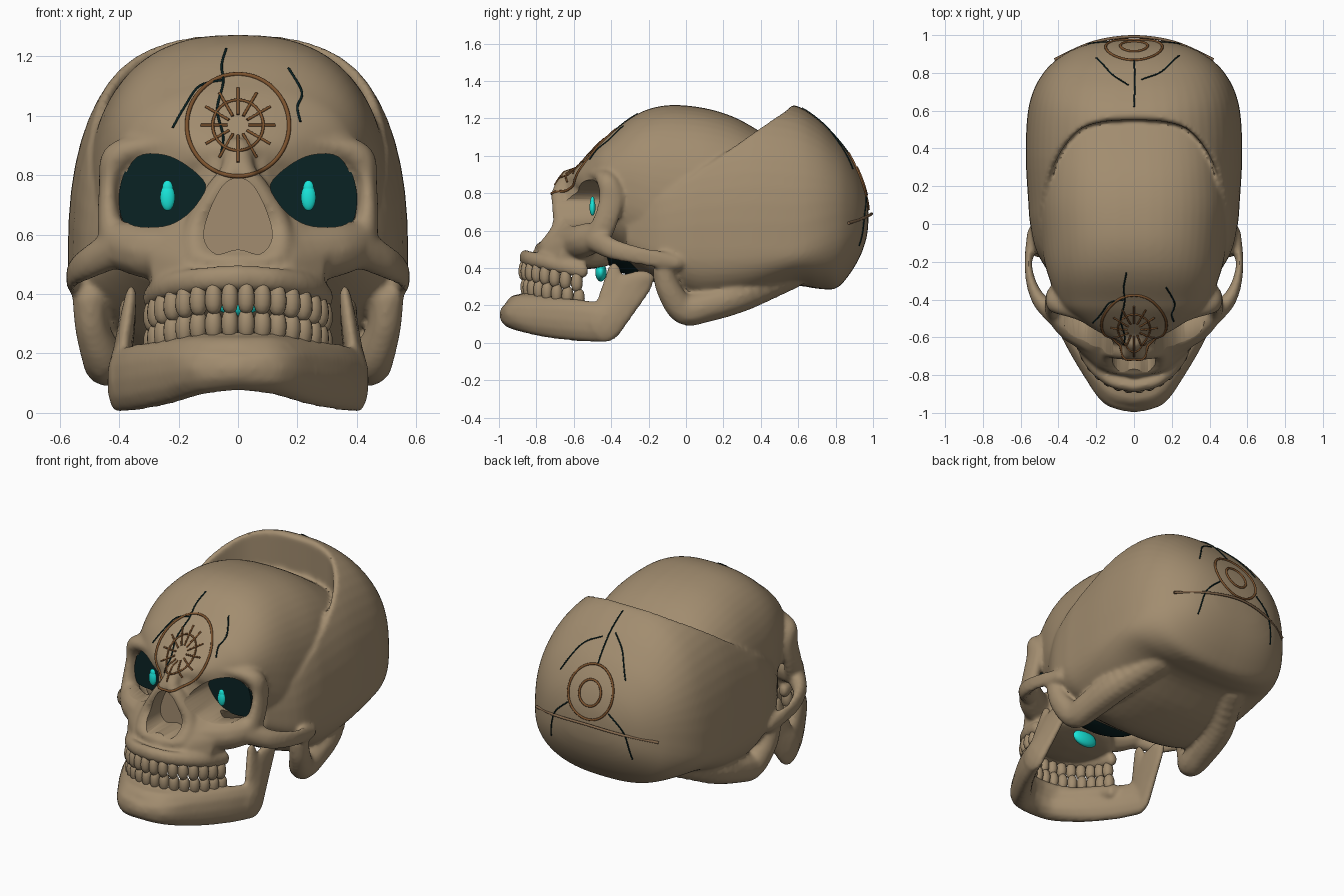
import bpy, bmesh, math
from mathutils import Vector, Matrix
from mathutils.bvhtree import BVHTree

if "Cube" in bpy.data.objects:
    bpy.data.objects.remove(bpy.data.objects["Cube"])


def material(name, rgb):
    m = bpy.data.materials.new(name)
    m.diffuse_color = (*rgb, 1)
    m.use_nodes = True
    m.node_tree.nodes["Principled BSDF"].inputs["Base Color"].default_value = m.diffuse_color
    return m


BONE = material("aged bone", (0.36, 0.265, 0.16))
DARK = material("dark teal", (0.003, 0.016, 0.017))
GLOW = material("cyan glow", (0.01, 0.85, 0.75))
COPPER = material("copper inlay", (0.2, 0.085, 0.027))
BRONZE = material("worn bronze", (0.23, 0.14, 0.075))


def spline(pts, sub=4, closed=False):
    """Catmull-Rom through tuples of any length."""
    n, out = len(pts), []
    for i in range(n if closed else n - 1):
        get = lambda k: pts[k % n] if closed else pts[max(0, min(n - 1, k))]
        a, b, c, d = (get(i + k) for k in (-1, 0, 1, 2))
        for s in range(sub):
            t = s / sub
            out.append(tuple(0.5 * (2 * q + (r - p) * t + (2 * p - 5 * q + 4 * r - w) * t * t
                       + (3 * q - p - 3 * r + w) * t ** 3) for p, q, r, w in zip(a, b, c, d)))
    return out if closed else out + [tuple(pts[-1])]


def make(name, bm, mat):
    bmesh.ops.recalc_face_normals(bm, faces=bm.faces[:])
    me = bpy.data.meshes.new(name)
    bm.to_mesh(me)
    bm.free()
    ob = bpy.data.objects.new(name, me)
    bpy.context.collection.objects.link(ob)
    me.materials.append(mat)
    return ob


def smooth(ob, angle=40):
    bpy.ops.object.select_all(action='DESELECT')
    ob.select_set(True)
    bpy.context.view_layer.objects.active = ob
    bpy.ops.object.shade_smooth_by_angle(angle=math.radians(angle))


def bake(ob, mat):
    bpy.context.view_layer.update()
    dg = bpy.context.evaluated_depsgraph_get()
    me = bpy.data.meshes.new_from_object(ob.evaluated_get(dg))
    ob.modifiers.clear()
    ob.data = me
    me.materials.clear()
    me.materials.append(mat)
    for p in me.polygons:
        p.material_index = 0


def subtract(ob, cutter):
    cut = ob.modifiers.new("cut", 'BOOLEAN')
    cut.operation, cut.object = 'DIFFERENCE', cutter
    bake(ob, BONE)
    bpy.data.objects.remove(cutter)


def ball(bm, c, r, sub=2):
    m = Matrix.Translation(c) @ Matrix.Diagonal((*r, 1))
    bmesh.ops.create_icosphere(bm, subdivisions=sub, radius=1, matrix=m)


def chain(bm, pts, sub=6, mirror=True):
    """Overlapping ellipsoids along a path of (x, y, z, rx, ry, rz)."""
    for p in spline(pts, sub):
        for s in ((1, -1) if mirror else (1,)):
            ball(bm, (s * p[0], p[1], p[2]), p[3:6])


def loft(bm, sections, power, n=56):
    """Skin of sections (y, half width, bottom, middle, top)."""
    rings = []
    for y, hw, zb, zm, zt in spline(sections, 4):
        ring = []
        for k in range(n):
            a = 2 * math.pi * k / n
            c, s = math.cos(a), math.sin(a)
            e = 2 / power if s > 0 else 0.8
            h = zt - zm if s > 0 else zm - zb
            ring.append(bm.verts.new((hw * math.copysign(abs(c) ** e, c), y,
                                      zm + h * math.copysign(abs(s) ** e, s))))
        rings.append(ring)
    for a, b in zip(rings, rings[1:]):
        for k in range(n):
            bm.faces.new((a[k], a[(k + 1) % n], b[(k + 1) % n], b[k]))
    bm.faces.new(rings[0])
    bm.faces.new(rings[-1])


def prism(bm, outline, y0, y1, sx=1):
    pts = spline(outline, 4, True)
    a = [bm.verts.new((sx * x, y0, z)) for x, z in pts]
    b = [bm.verts.new((sx * x, y1, z)) for x, z in pts]
    for k in range(len(a)):
        j = (k + 1) % len(a)
        bm.faces.new((a[k], a[j], b[j], b[k]))
    bm.faces.new(a)
    bm.faces.new(b)


def remesh(ob, voxel, rounds):
    m = ob.modifiers.new("fuse", 'REMESH')
    m.mode, m.voxel_size = 'VOXEL', voxel
    m = ob.modifiers.new("soften", 'SMOOTH')
    m.factor, m.iterations = 0.5, rounds


# Rear shell, cut off along the slanted rim and hollowed behind the dome
bm = bmesh.new()
loft(bm, [(-.32, .41, .43, .56, .9), (-.15, .515, .31, .5, 1.1), (.0, .55, .2, .5, 1.2),
          (.12, .56, .165, .5, 1.25), (.35, .573, .21, .5, 1.3), (.57, .565, .30, .5, 1.275),
          (.7, .535, .29, .55, 1.2), (.8, .48, .29, .6, 1.1), (.87, .41, .36, .62, 1.01),
          (.93, .31, .46, .64, .9), (.965, .18, .56, .66, .79), (.975, .05, .64, .66, .7)], 2.55)
bmesh.ops.bisect_plane(bm, geom=bm.verts[:] + bm.edges[:] + bm.faces[:], plane_co=(0, .57, 1.27),
                       plane_no=Vector((0, -.7, 1)).normalized(), clear_outer=True)
bmesh.ops.holes_fill(bm, edges=bm.edges[:], sides=0)
shell = make("shell", bm, BONE)
bm = bmesh.new()
prism(bm, [(0, .55), (.17, .54), (.3, .49), (.41, .34), (.455, .15), (.4, -.1),
           (-.4, -.1), (-.455, .15), (-.41, .34), (-.3, .49), (-.17, .54)], .75, 1.6)
for v in bm.verts:
    v.co.y, v.co.z = v.co.z, v.co.y
subtract(shell, make("hollow_cutter", bm, BONE))
bm = bmesh.new()
bm.from_mesh(shell.data)
bpy.data.objects.remove(shell)
# Front dome
loft(bm, [(-.62, .08, .83, .87, .90), (-.57, .19, .79, .87, .955), (-.5, .30, .66, .86, 1.03),
          (-.45, .365, .58, .85, 1.08), (-.4, .405, .5, .82, 1.12), (-.3, .445, .44, .8, 1.2),
          (-.2, .475, .42, .75, 1.25), (-.07, .495, .36, .7, 1.272), (.1, .505, .3, .7, 1.255),
          (.25, .495, .3, .7, 1.21), (.38, .48, .35, .7, 1.14), (.5, .46, .4, .7, 1.06),
          (.62, .4, .45, .7, .98)], 2.5)
# Brow, outer orbit edge and cheekbone
chain(bm, [(0, -.60, .87, .06, .06, .05), (.13, -.53, .895, .06, .06, .045), (.27, -.46, .90, .06, .06, .04),
           (.40, -.42, .865, .055, .06, .05), (.435, -.40, .76, .035, .07, .05),
           (.42, -.46, .59, .05, .07, .075), (.33, -.54, .55, .08, .085, .095), (.2, -.6, .54, .1, .1, .1)])
# Cheek arch
chain(bm, [(.42, -.48, .55, .05, .06, .07), (.505, -.4, .505, .035, .05, .06), (.55, -.29, .475, .024, .05, .052),
           (.557, -.17, .45, .022, .05, .05), (.52, -.06, .43, .05, .06, .05)])
# Upper jaw and nose bridge
chain(bm, [(0, -.61, .43, .30, .225, .04), (0, -.6, .50, .315, .21, .06), (0, -.58, .58, .32, .165, .06),
           (0, -.54, .7, .2, .15, .06), (0, -.52, .84, .15, .13, .06)], mirror=False)
chain(bm, [(0, -.62, .88, .05, .05, .05), (.02, -.67, .80, .045, .05, .05), (.075, -.67, .74, .035, .05, .05),
           (.14, -.66, .62, .045, .06, .05), (.12, -.73, .52, .06, .06, .04), (0, -.77, .51, .04, .04, .03)])
# Lower side ridges
chain(bm, [(.5, -.12, .38, .06, .06, .06), (.49, -.09, .28, .06, .07, .06), (.45, -.01, .18, .075, .08, .085),
           (.43, .12, .2, .09, .08, .09), (.39, .32, .27, .1, .08, .1), (.28, .55, .38, .1, .1, .1)])


# Tooth arch and bite line
def arch(a):
    x, y = .29 * math.sin(a), -.53 - .33 * math.cos(a)
    return x, y, .345 - .22 * (y + .87)


def gum(bm, dz, r):
    chain(bm, [(arch(a)[0], arch(a)[1], arch(a)[2] + dz, r, r, .045)
               for a in (0, .4, .8, 1.15, 1.5)])


gum(bm, .112, .034)
skull = make("skull", bm, BONE)
remesh(skull, .0115, 9)

# Eye sockets and nose opening
bm = bmesh.new()
socket = [(.11, .77), (.17, .83), (.25, .868), (.34, .86), (.388, .77), (.388, .67),
          (.35, .63), (.25, .628), (.18, .66), (.13, .715)]
for s in (1, -1):
    prism(bm, socket, -1, -.42, s)
prism(bm, [(0, .79), (.05, .765), (.095, .68), (.115, .59), (.075, .535), (0, .55),
           (-.075, .535), (-.115, .59), (-.095, .68), (-.05, .765)], -1, -.6)
subtract(skull, make("face_cutter", bm, DARK))
smooth(skull)

# Lower jaw
bm = bmesh.new()
chain(bm, [(0, -.925, .15, .09, .075, .075), (.12, -.89, .15, .07, .075, .09), (.235, -.745, .135, .05, .08, .11),
           (.34, -.57, .12, .045, .08, .115), (.405, -.43, .108, .036, .09, .108)], 8)
chain(bm, [(0, -.9, .2, .08, .065, .06), (.12, -.865, .2, .06, .065, .06), (.235, -.72, .19, .045, .06, .06),
           (.31, -.57, .17, .04, .06, .06)], 8)
chain(bm, [(.405, -.43, .108, .036, .1, .104), (.39, -.375, .19, .032, .115, .08),
           (.375, -.31, .29, .03, .125, .07), (.372, -.24, .345, .03, .075, .045)], 8)
chain(bm, [(.385, -.4, .22, .028, .08, .07), (.37, -.385, .32, .025, .06, .06), (.36, -.385, .39, .02, .035, .04)])
gum(bm, -.112, .036)
jaw = make("lower_jaw", bm, BONE)
remesh(jaw, .0115, 6)
bake(jaw, BONE)
smooth(jaw)

# Teeth
for name, side in (("upper_teeth", 1), ("lower_teeth", -1)):
    bm = bmesh.new()
    for i in range(16):
        a = (i - 7.5) * .19
        x, y, z = arch(a)
        w = .076 + .008 * abs(math.sin(a))
        m = (Matrix.Translation((x, y - .006 * side, z + side * .046))
             @ Matrix.Rotation(a, 4, 'Z') @ Matrix.Diagonal((w, .085, .135, 1)))
        vs = bmesh.ops.create_cube(bm, size=1, matrix=m)['verts']
        for v in vs:
            if (v.co.z - z) * side > .05:      # narrower root
                v.co.x += (x - v.co.x) * .2
                v.co.y += (y - v.co.y) * .2
    teeth = make(name, bm, BONE)
    teeth.modifiers.new("round", 'SUBSURF').levels = 2
    bake(teeth, BONE)
    smooth(teeth, 80)

# Dark hollows and glowing lights
bm = bmesh.new()
for s in (1, -1):
    prism(bm, [(.25 + (x - .25) * 1.05, .75 + (z - .75) * 1.05) for x, z in socket], -.445, -.38, s)
make("eye_hollows", bm, DARK)
for name, mat, items in (
        ("inner_void", DARK, [((0, -.29, .55), (.32, .18, .185))]),
        ("eye_lights", GLOW, [((s * .237, -.5, .725), (.025, .016, .045)) for s in (1, -1)]
         + [((s * .237, -.5, .757), (.018, .012, .025)) for s in (1, -1)]),
        ("mouth_light", GLOW, [((0, -.455, .378), (.085, .03, .05))])):
    bm = bmesh.new()
    for c, r in items:
        ball(bm, c, r, 4)
    smooth(make(name, bm, mat), 80)

# Lines laid on the skull surface
bm = bmesh.new()
bm.from_mesh(skull.data)
tree = BVHTree.FromBMesh(bm)
bm.free()


def on_skull(x, z, side):
    hit = tree.ray_cast(Vector((x, side * 3, z)), Vector((0, -side, 0)))[0]
    y = hit.y if hit else side * .5
    if side < 0:
        y = min(y, -.2 if z > 1 else -.46)
    return (x, y + side * .002, z)


def lines(name, paths, radius, mat, side=0):
    """Tubes along paths; (x, z) points are projected from the given side."""
    cu = bpy.data.curves.new(name, 'CURVE')
    cu.dimensions, cu.bevel_depth, cu.bevel_resolution = '3D', radius, 2
    cu.use_fill_caps = True
    for pts in paths:
        pts = [on_skull(*p, side) if side else p for p in pts]
        sp = cu.splines.new('POLY')
        sp.points.add(len(pts) - 1)
        for q, p in zip(sp.points, pts):
            q.co = (*p, 1)
    ob = bpy.data.objects.new(name, cu)
    bpy.context.collection.objects.link(ob)
    bpy.context.view_layer.update()
    me = bpy.data.meshes.new_from_object(ob.evaluated_get(bpy.context.evaluated_depsgraph_get()))
    bpy.data.objects.remove(ob)
    tube = bpy.data.objects.new(name, me)
    bpy.context.collection.objects.link(tube)
    me.materials.clear()
    me.materials.append(mat)
    smooth(tube, 60)


def circle(zc, r, n=72):
    return [(r * math.sin(2 * math.pi * k / n), zc + r * math.cos(2 * math.pi * k / n)) for k in range(n + 1)]


def ray(zc, a, r0, r1):
    return [(r * math.sin(a), zc + r * math.cos(a)) for r in [r0 + (r1 - r0) * k / 5 for k in range(6)]]


# Sun emblem on the forehead, ring emblem and bar at the back
lines("forehead_ring", [circle(.968, .172)], .007, COPPER, -1)
lines("forehead_sun", [circle(.968, .085)] + [ray(.968, k * math.pi / 6, .035, .125) for k in range(12)],
      .005, COPPER, -1)
lines("back_rings", [circle(.865, .15), circle(.865, .072)], .007, COPPER, 1)
lines("back_bar", [spline([(-.42, .87, .64), (-.22, .96, .672), (0, .992, .69), (.22, .96, .672),
                           (.42, .87, .64)], 8)], .008, BRONZE)

# Cracks
lines("front_cracks", [spline(p, 6) for p in (
    [(-.04, 1.225), (-.055, 1.17), (-.05, 1.11), (-.07, 1.02), (-.05, .93), (-.06, .86)],
    [(-.05, 1.12), (-.13, 1.1), (-.18, 1.03), (-.22, .96)],
    [(.17, 1.16), (.215, 1.08), (.2, 1.03), (.21, .98)])], .004, DARK, -1)
lines("back_cracks", [spline(p, 6) for p in (
    [(0, 1.255), (.005, 1.15), (0, 1.02)],
    [(-.03, 1.17), (-.12, 1.1), (-.2, .97)], [(.04, 1.14), (.15, 1.08), (.24, .93)],
    [(-.14, .78), (-.24, .68), (-.28, .52)], [(.14, .78), (.24, .68), (.28, .52)])], .004, DARK, 1)
